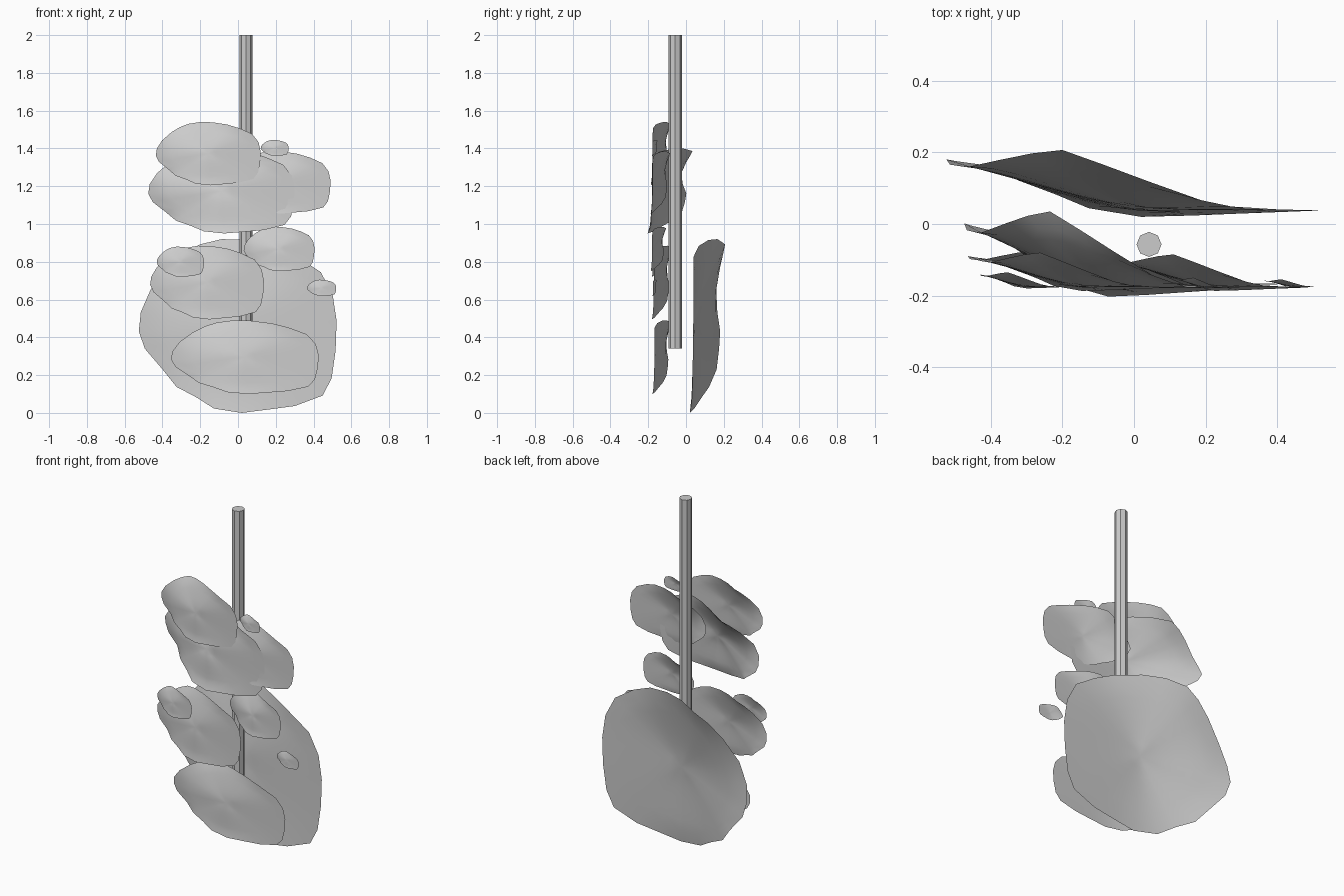
import bpy, bmesh

if "Cube" in bpy.data.objects:
    bpy.data.objects.remove(bpy.data.objects["Cube"])

# Outline of one curved flake: across, up, and depth towards the back (all 0..1)
OUTLINE = [
    (0.00, .47, .86), (0.01, .58, .78), (0.06, .71, .75), (0.15, .84, .86),
    (0.23, .92, .95), (0.31, .97, 1.0), (0.42, 1.0, .78), (0.54, .995, .53),
    (0.68, .96, .25), (0.80, .90, .11), (0.92, .81, .10), (0.98, .68, .10),
    (1.00, .53, .10), (0.995, .36, .10), (0.975, .20, .09), (0.93, .10, .08),
    (0.79, .04, .05), (0.66, .02, .02), (0.52, .00, .00), (0.38, .025, .13),
    (0.29, .09, .34), (0.19, .15, .55), (0.12, .25, .76), (0.03, .37, .83),
]
# Slanted bend that gives the middle of the sheet its fold
BEND = [(-.25, .78), (-.1, .85), (0, .74), (.1, .52), (.2, .30), (.3, .14),
        (.45, .08), (1.1, .09)]
SLANT = 0.35
RINGS = [i / 7 for i in range(1, 8)]


def bend(u, v):
    s = max(BEND[0][0], min(BEND[-1][0], u - SLANT * v))
    for (a, p), (b, q) in zip(BEND, BEND[1:]):
        if s <= b:
            return p + (q - p) * (s - a) / (b - a)


def flake(name, x0, x1, y0, y1, z0, z1):
    """Open curved sheet fitted to the given bounds, bulging to the front."""
    bm = bmesh.new()

    def vert(u, v, w, t):
        """Vertex a fraction t of the way from the middle to an outline point."""
        pu, pv = .5 + (u - .5) * t, .5 + (v - .5) * t
        cone = .11 + (w - .11) * t ** 1.15
        fold = bend(pu, pv) + (w - bend(u, v)) * t ** 1.5
        d = .6 * cone + .4 * fold
        return bm.verts.new((x0 + pu * (x1 - x0), y0 + d * (y1 - y0), z0 + pv * (z1 - z0)))

    mid = vert(.5, .5, 0, 0)
    rings = [[vert(*p, t) for p in OUTLINE] for t in RINGS]
    n = len(OUTLINE)
    for i in range(n):
        j = (i + 1) % n
        bm.faces.new((mid, rings[0][j], rings[0][i]))
        for a, b in zip(rings, rings[1:]):
            bm.faces.new((a[i], a[j], b[j], b[i]))
    # relax the interior so the bulge is even
    inner = [mid] + [v for r in rings[:-1] for v in r]
    for _ in range(6):
        bmesh.ops.smooth_vert(bm, verts=inner, factor=.5, use_axis_y=True)
    for f in bm.faces:
        f.smooth = True
    mesh = bpy.data.meshes.new(name)
    bm.to_mesh(mesh)
    bm.free()
    obj = bpy.data.objects.new(name, mesh)
    bpy.context.collection.objects.link(obj)


# Big sheet behind the pole
flake("back_sheet", -.525, .522, .02, .207, .0, .92)

# Sheets in front of the pole
flake("bottom_sheet", -.355, .427, -.177, -.08, .10, .49)
flake("middle_left_sheet", -.465, .137, -.18, -.075, .495, .885)
flake("middle_left_chip", -.43, -.18, -.18, -.135, .72, .88)
flake("middle_right_sheet", .03, .405, -.187, -.105, .75, .985)
flake("right_chip", .365, .52, -.177, -.155, .618, .705)
flake("upper_sheet", -.475, .30, -.203, .035, .95, 1.40)
flake("top_sheet", -.435, .12, -.187, -.08, 1.205, 1.54)
flake("upper_right_sheet", -.06, .49, -.187, -.085, 1.055, 1.385)
flake("upper_right_chip", .12, .268, -.18, -.15, 1.36, 1.445)

# Eight-sided pole
bpy.ops.mesh.primitive_cylinder_add(vertices=8, radius=.035, depth=1.66,
                                    location=(.042, -.057, 1.17))
bpy.context.object.name = "pole"
